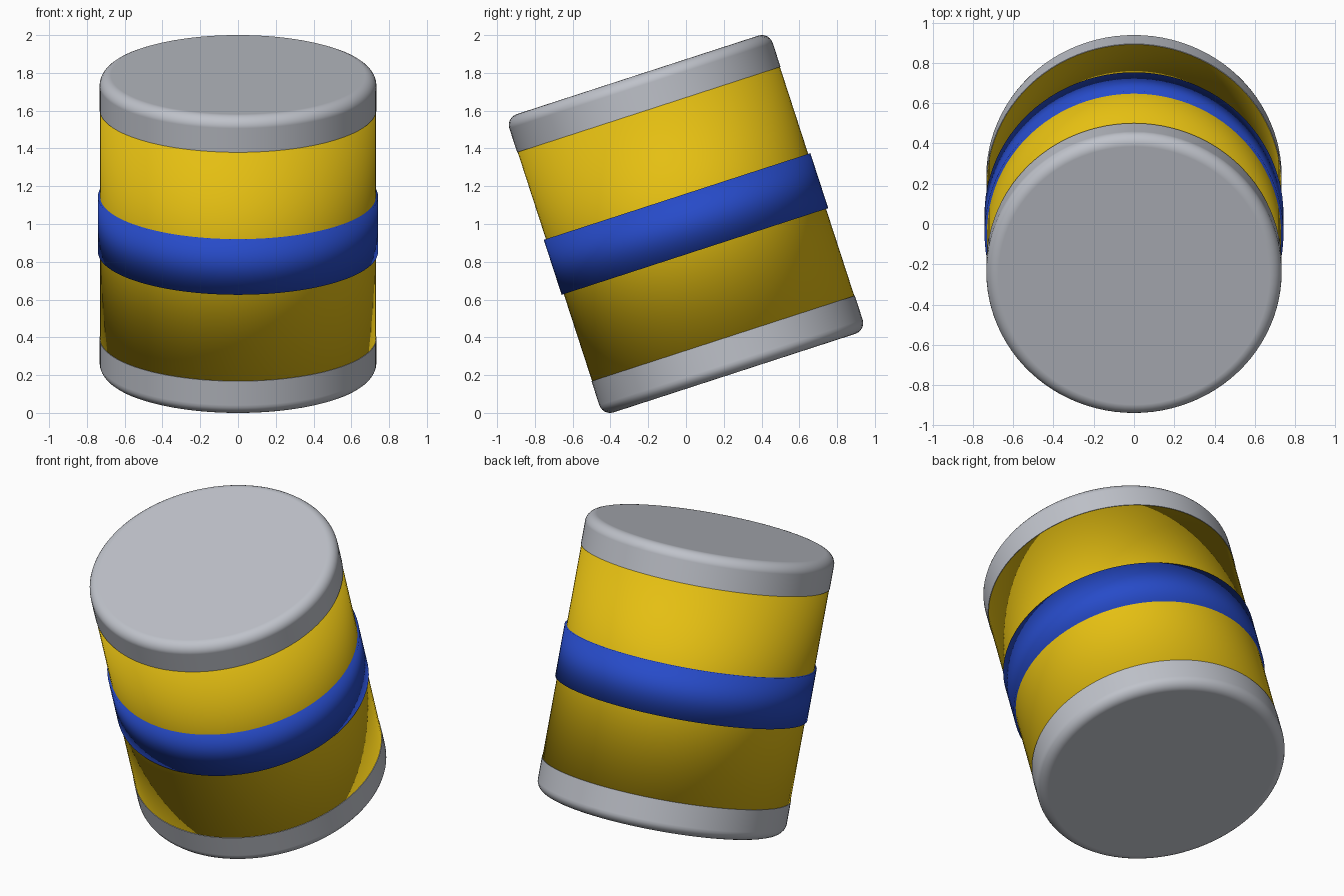
import bpy
import math
from mathutils import Matrix

cube = bpy.data.objects.get("Cube")
if cube:
    bpy.data.objects.remove(cube, do_unlink=True)

SIDES = 96
HALF = 0.83        # half length of the whole drum
SEAM = 0.637       # where the end caps meet the body
TILT = Matrix.Translation((0, 0, 1)) @ Matrix.Rotation(math.radians(18), 4, 'X')


def material(name, rgb):
    mat = bpy.data.materials.new(name)
    mat.use_nodes = True
    color = (*rgb, 1)
    mat.diffuse_color = color
    mat.node_tree.nodes["Principled BSDF"].inputs["Base Color"].default_value = color
    return mat


yellow = material("yellow", (0.78, 0.52, 0.006))
blue = material("blue", (0.02, 0.07, 0.58))
grey = material("light_grey", (0.52, 0.54, 0.59))


def drum(name, radius, low, high, mat):
    """Cylinder along the tilted axis between two heights from the centre."""
    bpy.ops.mesh.primitive_cylinder_add(vertices=SIDES, radius=radius, depth=high - low)
    obj = bpy.context.object
    obj.name = name
    obj.matrix_world = TILT @ Matrix.Translation((0, 0, (low + high) / 2))
    obj.data.materials.append(mat)
    return obj


# Body and raised middle band, with softly blended shading end to end
for part in (drum("body", 0.73, -SEAM, SEAM, yellow),
             drum("middle_band", 0.742, -0.153, 0.153, blue)):
    part.data.shade_smooth()

# End caps, rounded on the outer rim only
for name, side in (("top_cap", 1), ("bottom_cap", -1)):
    low, high = sorted((side * SEAM, side * HALF))
    cap = drum(name, 0.733, low, high, grey)
    weights = cap.data.attributes.new("bevel_weight_edge", 'FLOAT', 'EDGE')
    for edge in cap.data.edges:
        if all(cap.data.vertices[v].co.z * side > 0 for v in edge.vertices):
            weights.data[edge.index].value = 1
    bevel = cap.modifiers.new("rounded_rim", 'BEVEL')
    bevel.limit_method = 'WEIGHT'
    bevel.width = 0.06
    bevel.segments = 6
    bevel.harden_normals = True
    bpy.ops.object.shade_smooth_by_angle(angle=math.radians(40))
    # Keep the flat end crisp once the rim is rounded
    bpy.ops.object.modifier_apply(modifier=bevel.name)
